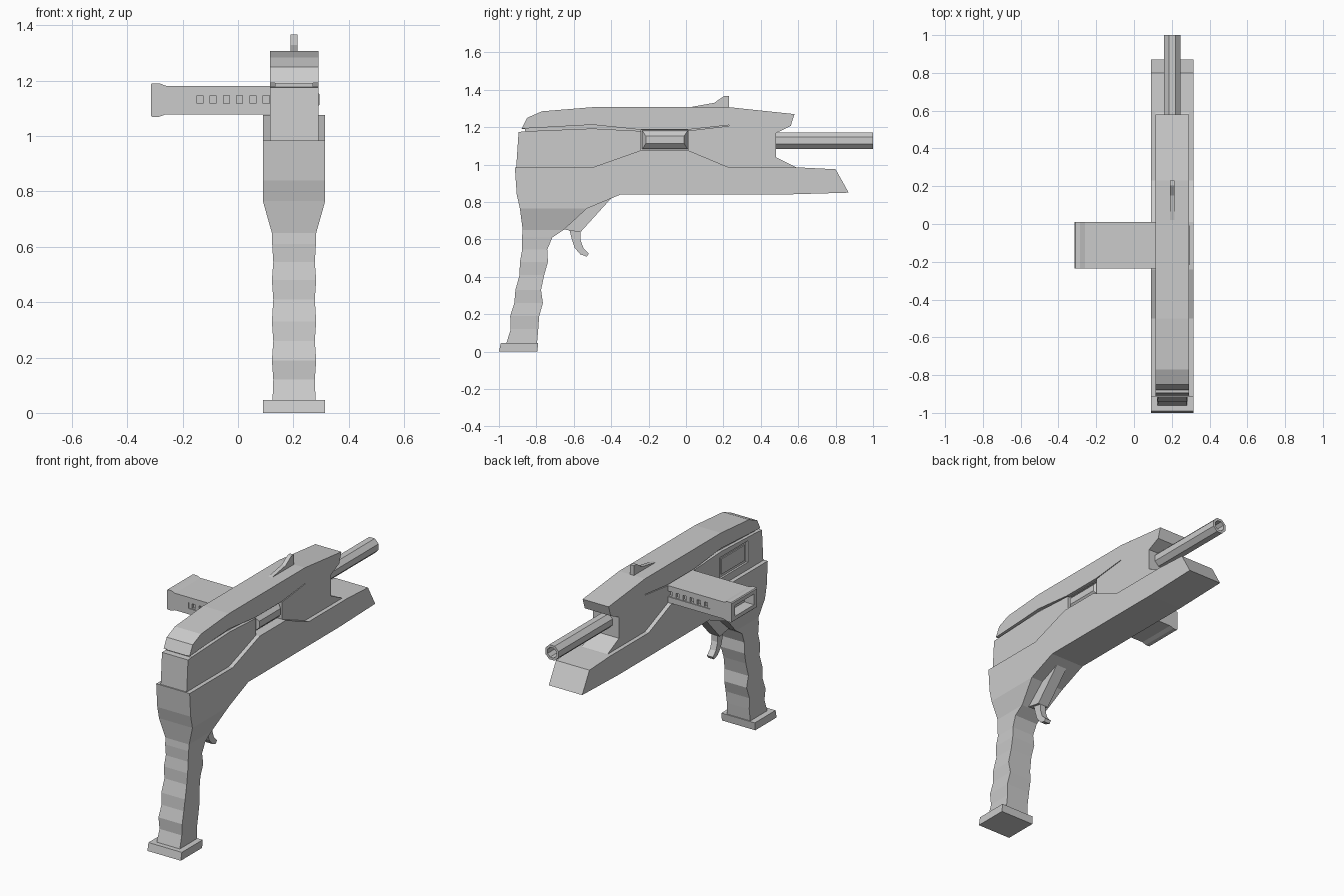
import bpy, bmesh, math
from mathutils import Vector

CX = 0.2025  # centre plane of the body
grey = bpy.data.materials.new("plain grey")
grey.diffuse_color = (0.6, 0.6, 0.6, 1)


def make(name, bm):
    bmesh.ops.recalc_face_normals(bm, faces=bm.faces)
    me = bpy.data.meshes.new(name)
    bm.to_mesh(me)
    bm.free()
    me.materials.append(grey)
    ob = bpy.data.objects.new(name, me)
    bpy.context.collection.objects.link(ob)
    return ob


def loft(name, rings):
    """Skin a list of equal-length closed rings and cap the ends."""
    bm = bmesh.new()
    vs = [[bm.verts.new(p) for p in r] for r in rings]
    n = len(vs[0])
    for a, b in zip(vs, vs[1:]):
        for i in range(n):
            j = (i + 1) % n
            bm.faces.new((a[i], a[j], b[j], b[i]))
    bm.faces.new(vs[0])
    bm.faces.new(vs[-1])
    return make(name, bm)


def side_prism(name, pts, x0, x1):
    """Extrude a (y, z) profile along x."""
    return loft(name, [[(x, y, z) for y, z in pts] for x in (x0, x1)])


def rect(x, y0, y1, z0, z1):
    return [(x, y0, z0), (x, y1, z0), (x, y1, z1), (x, y0, z1)]


def box(name, x0, x1, y0, y1, z0, z1):
    return loft(name, [rect(x0, y0, y1, z0, z1), rect(x1, y0, y1, z0, z1)])


def cut(ob, cutters):
    """Subtract each cutter, bake the result and remove the cutter."""
    for c in cutters:
        c.hide_render = True
        m = ob.modifiers.new("cut", 'BOOLEAN')
        m.operation = 'DIFFERENCE'
        m.solver = 'EXACT'
        m.object = c
        bpy.context.view_layer.update()
        dg = bpy.context.evaluated_depsgraph_get()
        me = bpy.data.meshes.new_from_object(ob.evaluated_get(dg))
        ob.modifiers.clear()
        ob.data = me
        bpy.data.objects.remove(c)


# upper receiver with the overhanging nose and the rear notch
receiver = side_prism("receiver", [
    (-0.91, 0.95), (-0.895, 1.175), (-0.86, 1.177), (-0.86, 1.19), (-0.88, 1.19),
    (-0.85, 1.25), (-0.77, 1.285), (-0.5, 1.307), (0.23, 1.307), (0.58, 1.27),
    (0.56, 1.207), (0.48, 1.168), (0.48, 1.04), (0.6, 0.98), (0.6, 0.95)],
    CX - 0.0875, CX + 0.0875)
groove = [(-0.92, 1.176), (-0.5, 1.193), (-0.25, 1.18), (0.01, 1.181), (0.23, 1.207),
          (0.23, 1.211), (0.01, 1.187), (-0.25, 1.187), (-0.5, 1.213), (-0.92, 1.19)]
cut(receiver, [
    side_prism("groove_right", groove, CX + 0.068, CX + 0.12),
    side_prism("groove_left", groove, CX - 0.12, CX - 0.068),
    box("port_cut", 0.245, 0.33, -0.241, 0.011, 1.06, 1.184),
    box("panel_cut", 0.08, 0.127, -0.76, -0.49, 1.03, 1.16)])

# raised plate inside the left panel recess
box("side_panel", 0.12, 0.13, -0.735, -0.515, 1.048, 1.142)

# wide lower frame
side_prism("lower_frame", [
    (-0.915, 0.985), (-0.5, 0.985), (-0.24, 1.077), (0.01, 1.077), (0.23, 0.985),
    (0.6, 0.985), (0.8, 0.975), (0.87, 0.85), (0.52, 0.84), (-0.35, 0.84),
    (-0.41, 0.815), (-0.53, 0.765), (-0.888, 0.765), (-0.905, 0.84)],
    CX - 0.1125, CX + 0.1125)

# rippled grip: z, back y, front y, half width
grip = [(0.765, -0.888, -0.53, 0.1125), (0.65, -0.873, -0.655, 0.08),
        (0.61, -0.877, -0.715, 0.079), (0.545, -0.876, -0.742, 0.075),
        (0.48, -0.888, -0.738, 0.08), (0.41, -0.89, -0.758, 0.075),
        (0.33, -0.912, -0.775, 0.08), (0.26, -0.918, -0.765, 0.075),
        (0.19, -0.94, -0.785, 0.08), (0.12, -0.937, -0.79, 0.075),
        (0.04, -0.962, -0.797, 0.078)]
loft("grip", [[(CX - w, b, z), (CX + w, b, z), (CX + w, f, z), (CX - w, f, z)]
              for z, b, f, w in grip])
side_prism("grip_base", [(-1, 0), (-0.795, 0), (-0.79, 0.047), (-0.99, 0.047)],
           CX - 0.1125, CX + 0.1125)

# trigger with its long upper arm
side_prism("trigger_arm", [(-0.4, 0.82), (-0.565, 0.638), (-0.66, 0.655), (-0.56, 0.78)],
           CX - 0.035, CX + 0.035)
side_prism("trigger", [(-0.625, 0.66), (-0.565, 0.66), (-0.565, 0.60), (-0.548, 0.553),
                       (-0.52, 0.525), (-0.53, 0.508), (-0.565, 0.52), (-0.595, 0.555),
                       (-0.61, 0.60)], CX - 0.02, CX + 0.02)

# hollow octagonal barrel
def octagon(y, r):
    return [(CX + r * math.cos(math.pi * (k + 0.5) / 4), y,
             1.128 + r * math.sin(math.pi * (k + 0.5) / 4)) for k in range(8)]

loft("barrel", [octagon(0.42, 0.048), octagon(1.0, 0.048),
                octagon(1.0, 0.032), octagon(0.85, 0.032)])

# front sight
side_prism("sight", [(0.02, 1.30), (0.02, 1.307), (0.15, 1.33), (0.205, 1.367),
                     (0.23, 1.367), (0.23, 1.30)], CX - 0.0125, CX + 0.0125)

# side magazine with flared open end
mag = [(-0.315, 1.075), (-0.31, 1.07), (-0.285, 1.07), (-0.26, 1.079), (0.25, 1.079),
       (0.25, 1.182), (-0.26, 1.182), (-0.285, 1.191), (-0.31, 1.191), (-0.315, 1.186)]
magazine = loft("magazine", [[(x, y, z) for x, z in mag] for y in (-0.235, 0.01)])
cutters = [box("end_cut", -0.35, -0.25, -0.205, -0.02, 1.098, 1.163)]
for outer, inward in ((-0.235, 1), (0.01, -1)):
    def slot(name, x0, x1, z0, z1, depth):
        a, b = sorted((outer - 0.02 * inward, outer + depth * inward))
        return box(name, x0, x1, a, b, z0, z1)
    cutters.append(slot("strip_cut", -0.17, 0.13, 1.114, 1.15, 0.005))
    for k in range(6):
        x = -0.138 + 0.048 * k
        cutters.append(slot("window_cut", x - 0.011, x + 0.011, 1.118, 1.146, 0.02))
cut(magazine, cutters)

# chamfered inner end of the magazine seen in the right-hand port
loft("port_block", [rect(0.248, -0.235, 0.01, 1.082, 1.182),
                    rect(0.27, -0.23, 0.005, 1.088, 1.176),
                    rect(0.294, -0.215, -0.01, 1.113, 1.152)])
